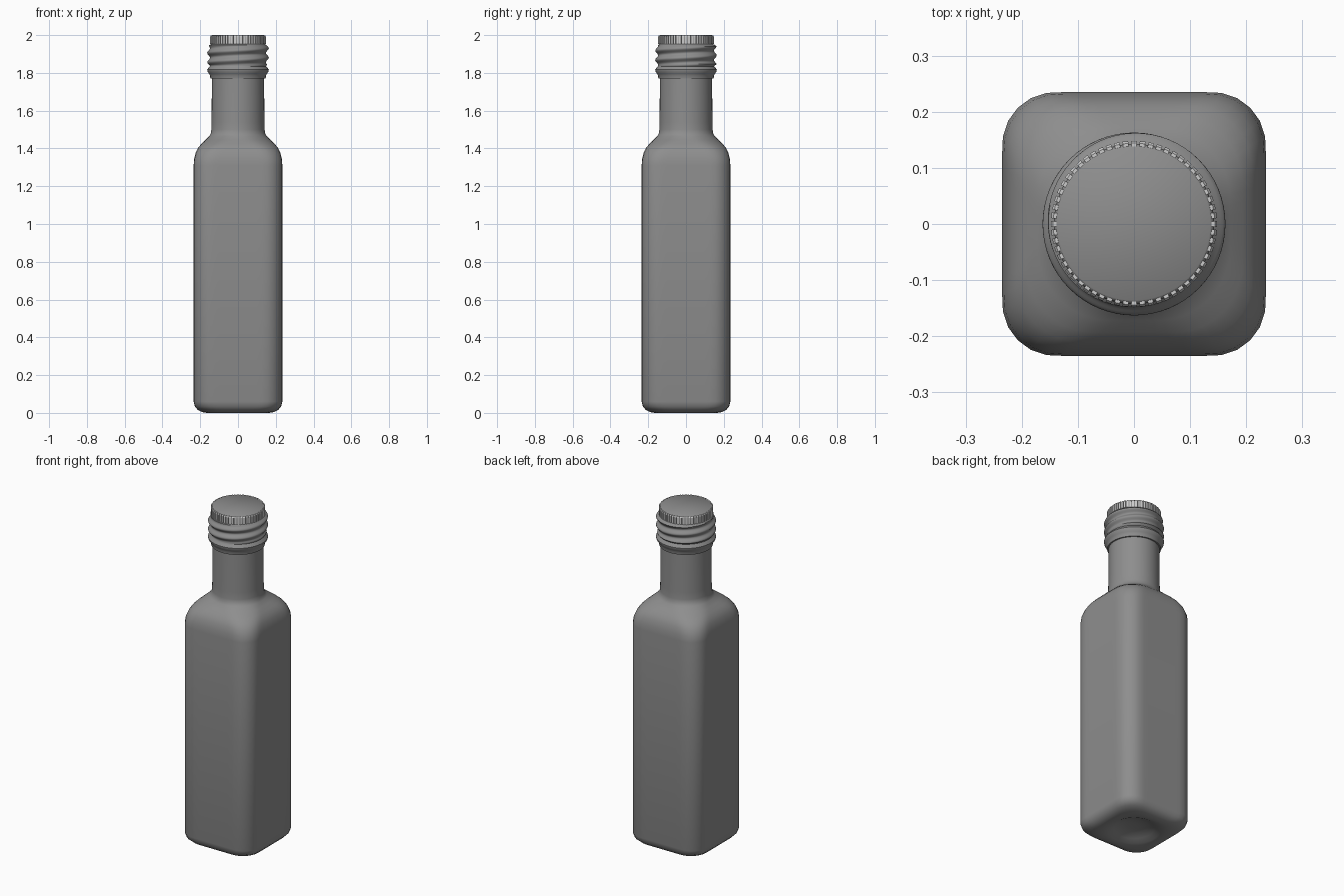
import bpy, bmesh, math
from math import pi, sin, cos

if "Cube" in bpy.data.objects:
    bpy.data.objects.remove(bpy.data.objects["Cube"])

N = 64


def material(name, v):
    mat = bpy.data.materials.new(name)
    mat.diffuse_color = (v, v, v, 1)
    mat.use_nodes = True
    mat.node_tree.nodes["Principled BSDF"].inputs["Base Color"].default_value = mat.diffuse_color
    return mat


DARK = material("dark_grey", 0.27)
LIGHT = material("light_grey", 0.8)


def finish(name, bm, mat, angle=40):
    bmesh.ops.recalc_face_normals(bm, faces=bm.faces)
    me = bpy.data.meshes.new(name)
    bm.to_mesh(me)
    bm.free()
    me.materials.append(mat)
    ob = bpy.data.objects.new(name, me)
    bpy.context.collection.objects.link(ob)
    bpy.ops.object.select_all(action='DESELECT')
    ob.select_set(True)
    bpy.context.view_layer.objects.active = ob
    bpy.ops.object.shade_smooth_by_angle(angle=math.radians(angle))


def loft(name, rings, radius):
    """Skin rings of (z, data); radius(data, theta, z) gives the outline."""
    bm = bmesh.new()
    loops = []
    for z, data in rings:
        loop = []
        for i in range(N):
            t = 2 * pi * i / N
            r = radius(data, t, z)
            loop.append(bm.verts.new((r * cos(t), r * sin(t), z)))
        loops.append(loop)
    for a, b in zip(loops, loops[1:]):
        for i in range(N):
            j = (i + 1) % N
            bm.faces.new((a[i], a[j], b[j], b[i]))
    bm.faces.new(loops[0])
    bm.faces.new(loops[-1])
    finish(name, bm, DARK)


def rounded_square(data, t, z):
    """Polar radius of a square of half width w with corner radius r."""
    w, r = data
    c, s = abs(cos(t)), abs(sin(t))
    flat = w / max(c, s)
    k = w - r
    if min(c, s) * flat <= k:
        return flat
    p = k * (c + s)
    return p + math.sqrt(max(0, p * p - 2 * k * k + r * r))


# Bottle: recessed base, square body, shoulder, round neck
body = [(0.035, (0.03, 0.03)), (0.031, (0.07, 0.07)), (0.018, (0.11, 0.11)),
        (0.004, (0.14, 0.138)), (0.0, (0.165, 0.12)), (0.004, (0.19, 0.11)),
        (0.015, (0.212, 0.1)), (0.033, (0.228, 0.096)), (0.06, (0.235, 0.095)),
        (1.31, (0.235, 0.095)), (1.345, (0.232, 0.098)), (1.38, (0.223, 0.105)),
        (1.405, (0.21, 0.112)), (1.425, (0.193, 0.12)), (1.445, (0.172, 0.13)),
        (1.465, (0.152, 0.138)), (1.48, (0.144, 0.142)), (1.5, (0.141, 0.141)),
        (1.54, (0.14, 0.14)), (1.78, (0.138, 0.138))]
loft("bottle", body, rounded_square)


# Cap: tamper collar, screw thread relief, plain rim, top
def cap_radius(r, t, z):
    fade = min(1, max(0, (z - 1.835) / 0.012)) * min(1, max(0, (1.952 - z) / 0.012))
    wave = 0.5 + 0.5 * cos(2 * pi * (z - 1.868) / 0.05 - t - pi / 2)
    return r + 0.015 * fade * wave


collar = [(1.77, 0.136), (1.77, 0.146), (1.785, 0.148), (1.795, 0.153),
          (1.808, 0.162), (1.817, 0.163), (1.828, 0.155), (1.835, 0.149)]
thread = [(1.839 + 0.004 * i, 0.148) for i in range(28)]
rim = [(1.952, 0.143), (1.956, 0.143), (1.988, 0.143), (1.996, 0.141), (2.0, 0.136)]
loft("screw_cap", collar + thread + rim, cap_radius)

# Fine grip ridges round the cap rim
bm = bmesh.new()
COUNT = 60
for i in range(COUNT):
    a = 2 * pi * i / COUNT
    half = 0.66 * pi / COUNT
    rings = []
    for z, r in ((1.952, 0.148), (1.992, 0.148), (1.998, 0.144)):
        rings.append([bm.verts.new((q * cos(a + h), q * sin(a + h), z))
                      for q, h in ((0.138, -half), (r, -half), (r, half), (0.138, half))])
    for lo, hi in zip(rings, rings[1:]):
        for k in range(4):
            m = (k + 1) % 4
            bm.faces.new((lo[k], lo[m], hi[m], hi[k]))
    bm.faces.new(rings[0])
    bm.faces.new(rings[-1])
finish("cap_ridges", bm, LIGHT, 20)
